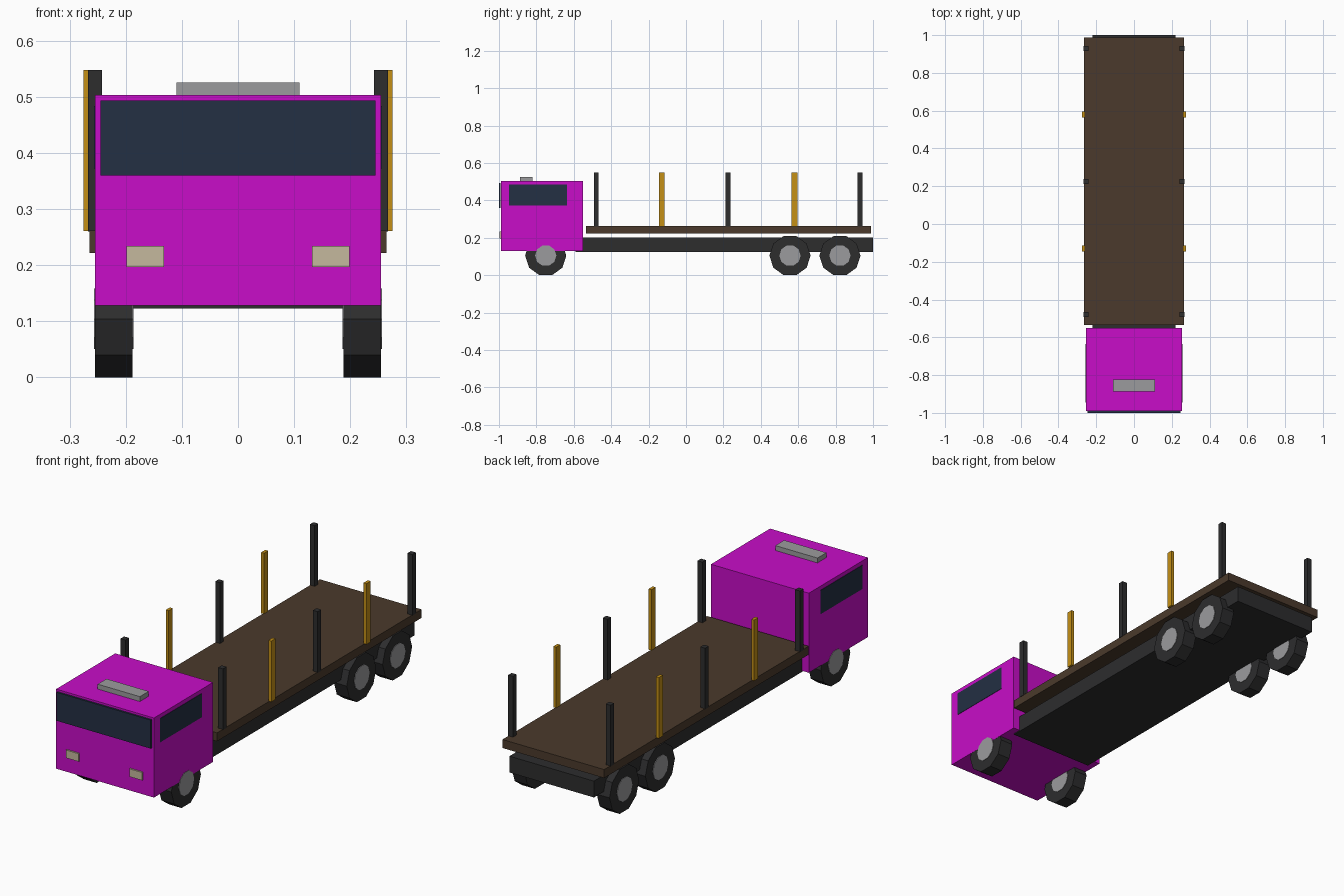
import bpy
import math
from mathutils import Matrix

if "Cube" in bpy.data.objects:
    bpy.data.objects.remove(bpy.data.objects["Cube"], do_unlink=True)


def material(name, rgb):
    m = bpy.data.materials.new(name)
    m.use_nodes = True
    colour = (*rgb, 1)
    m.diffuse_color = colour
    node = next(n for n in m.node_tree.nodes if n.type == "BSDF_PRINCIPLED")
    node.inputs["Base Color"].default_value = colour
    node.inputs["Roughness"].default_value = 0.8
    return m


MAGENTA = material("magenta paint", (0.58, 0.004, 0.58))
GLASS = material("dark blue glass", (0.017, 0.029, 0.057))
CREAM = material("cream lamp", (0.56, 0.48, 0.34))
GREY = material("light grey metal", (0.33, 0.33, 0.34))
DARK = material("dark grey", (0.026, 0.026, 0.027))
WOOD = material("brown wood", (0.07, 0.042, 0.025))
AMBER = material("amber", (0.56, 0.28, 0.008))


def box(name, mat, x, y, z):
    """Box spanning the given (low, high) ranges."""
    bpy.ops.mesh.primitive_cube_add(size=1)
    ob = bpy.context.object
    ob.name = name
    spans = (x, y, z)
    size = [hi - lo for lo, hi in spans]
    centre = [(lo + hi) / 2 for lo, hi in spans]
    ob.data.transform(Matrix.Diagonal((*size, 1)))
    ob.location = centre
    ob.data.materials.append(mat)
    return ob


def pair(name, mat, x, y, z):
    """Matching boxes on the left (+x) and right (-x)."""
    box("left_" + name, mat, x, y, z)
    box("right_" + name, mat, (-x[1], -x[0]), y, z)


def disc(name, mat, radius, x, y, z):
    """Ten-sided cylinder along x, resting on a flat side."""
    bpy.ops.mesh.primitive_cylinder_add(vertices=10, radius=radius, depth=x[1] - x[0])
    ob = bpy.context.object
    ob.name = name
    # Put corners at the front and rear of the disc
    ob.data.transform(Matrix.Rotation(math.pi / 2, 4, "Y"))
    ob.location = ((x[0] + x[1]) / 2, y, z)
    ob.data.materials.append(mat)


# Cab with windows, lamps and roof unit
box("cab", MAGENTA, (-0.255, 0.255), (-0.99, -0.55), (0.128, 0.503))
box("windscreen", GLASS, (-0.245, 0.245), (-1.0, -0.991), (0.36, 0.494))
pair("side_window", GLASS, (0.25, 0.257), (-0.946, -0.636), (0.372, 0.484))
pair("headlamp", CREAM, (0.132, 0.199), (-0.998, -0.989), (0.197, 0.234))
box("roof_unit", GREY, (-0.11, 0.11), (-0.888, -0.822), (0.502, 0.526))

# Chassis and load bed
box("chassis", DARK, (-0.22, 0.22), (-0.59, 1.0), (0.123, 0.2))
box("load_bed", WOOD, (-0.265, 0.265), (-0.535, 0.988), (0.222, 0.262))

# Stakes along both edges of the bed
for i, y in enumerate((-0.48, 0.225, 0.93)):
    pair(f"dark_stake_{i}", DARK, (0.242, 0.267), (y - 0.013, y + 0.013), (0.26, 0.548))
for i, y in enumerate((-0.13, 0.58)):
    pair(f"amber_stake_{i}", AMBER, (0.26, 0.275), (y - 0.015, y + 0.015), (0.261, 0.548))

# Wheels with hubs showing on both faces
for axle, y in (("front", -0.75), ("middle", 0.556), ("rear", 0.823)):
    for side, s in (("left", 1), ("right", -1)):
        tyre = sorted((s * 0.188, s * 0.2545))
        hub = sorted((s * 0.186, s * 0.257))
        disc(f"{side}_{axle}_tyre", DARK, 0.11, tyre, y, 0.1046)
        disc(f"{side}_{axle}_hub", GREY, 0.057, hub, y, 0.1046)
